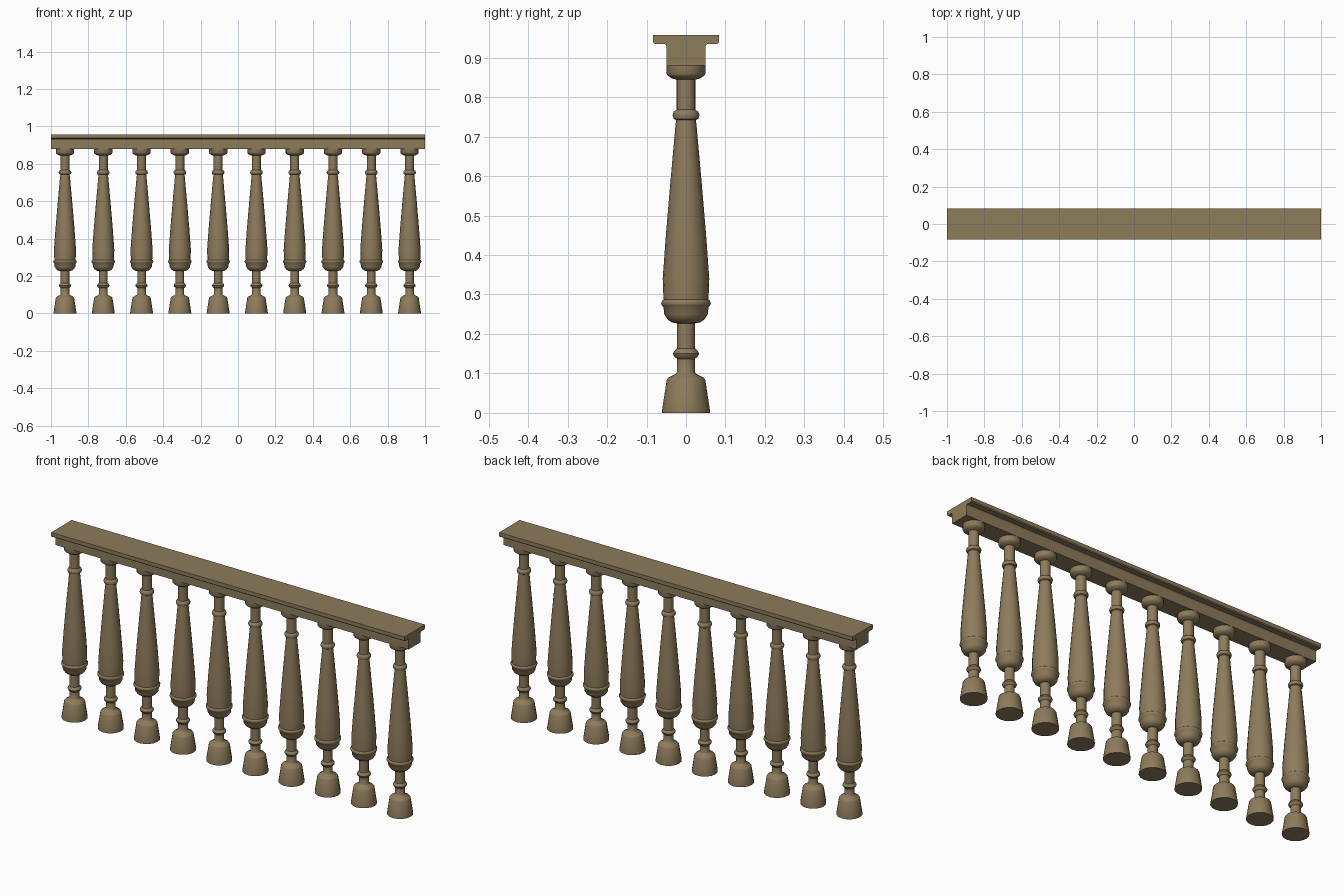
import bpy, bmesh, math

if "Cube" in bpy.data.objects:
    bpy.data.objects.remove(bpy.data.objects["Cube"])

SIDES = 16
COUNT = 10

wood = bpy.data.materials.new("wood")
wood.diffuse_color = (0.27, 0.20, 0.105, 1)
wood.use_nodes = True
wood.node_tree.nodes["Principled BSDF"].inputs["Base Color"].default_value = wood.diffuse_color


def make_mesh(bm, name):
    bmesh.ops.recalc_face_normals(bm, faces=bm.faces[:])
    mesh = bpy.data.meshes.new(name)
    bm.to_mesh(mesh)
    bm.free()
    mesh.materials.append(wood)
    return mesh


def add_object(mesh, name, x=0):
    ob = bpy.data.objects.new(name, mesh)
    ob.location.x = x
    bpy.context.collection.objects.link(ob)
    return ob


def lathe(profile, name):
    bm = bmesh.new()
    rings = []
    for r, z in profile:
        rings.append([bm.verts.new((r * math.cos(2 * math.pi * i / SIDES),
                                    r * math.sin(2 * math.pi * i / SIDES), z))
                      for i in range(SIDES)])
    for a, b in zip(rings, rings[1:]):
        for i in range(SIDES):
            j = (i + 1) % SIDES
            bm.faces.new((a[i], a[j], b[j], b[i]))
    bm.faces.new(rings[0])
    bm.faces.new(rings[-1])
    return make_mesh(bm, name)


# turned baluster: flared foot, lower ring, vase body, upper ring, cap
profile = [
    (0.061, 0.0), (0.061, 0.005), (0.049, 0.083), (0.045, 0.089), (0.026, 0.099), (0.023, 0.103),
    (0.023, 0.137), (0.030, 0.143), (0.033, 0.150), (0.030, 0.157), (0.023, 0.163),
    (0.023, 0.227), (0.036, 0.229), (0.047, 0.237), (0.055, 0.250), (0.057, 0.268),
    (0.061, 0.272), (0.063, 0.278), (0.061, 0.284), (0.057, 0.287),
    (0.059, 0.34), (0.051, 0.45), (0.040, 0.58), (0.027, 0.725), (0.025, 0.742),
    (0.031, 0.745), (0.034, 0.754), (0.031, 0.763), (0.024, 0.768),
    (0.024, 0.844), (0.035, 0.847), (0.046, 0.854), (0.049, 0.859), (0.049, 0.881),
]
baluster = lathe(profile, "baluster")
balusters = [add_object(baluster, f"baluster_{i + 1}", -0.925 + i * 0.2047)
             for i in range(COUNT)]

# handrail: T-shaped section extruded along x
half = [(0.049, 0.88), (0.049, 0.928), (0.053, 0.934), (0.079, 0.934), (0.083, 0.938), (0.083, 0.957)]
section = half + [(-y, z) for y, z in reversed(half)]
bm = bmesh.new()
face = bm.faces.new([bm.verts.new((-1, y, z)) for y, z in section])
ext = bmesh.ops.extrude_face_region(bm, geom=[face], use_keep_orig=True)
bmesh.ops.translate(bm, vec=(2, 0, 0),
                    verts=[v for v in ext["geom"] if isinstance(v, bmesh.types.BMVert)])
handrail = add_object(make_mesh(bm, "handrail"), "handrail")

# smooth turned surfaces, crisp edges
bpy.ops.object.select_all(action="DESELECT")
balusters[0].select_set(True)
bpy.context.view_layer.objects.active = balusters[0]
bpy.ops.object.shade_smooth_by_angle(angle=math.radians(40))
